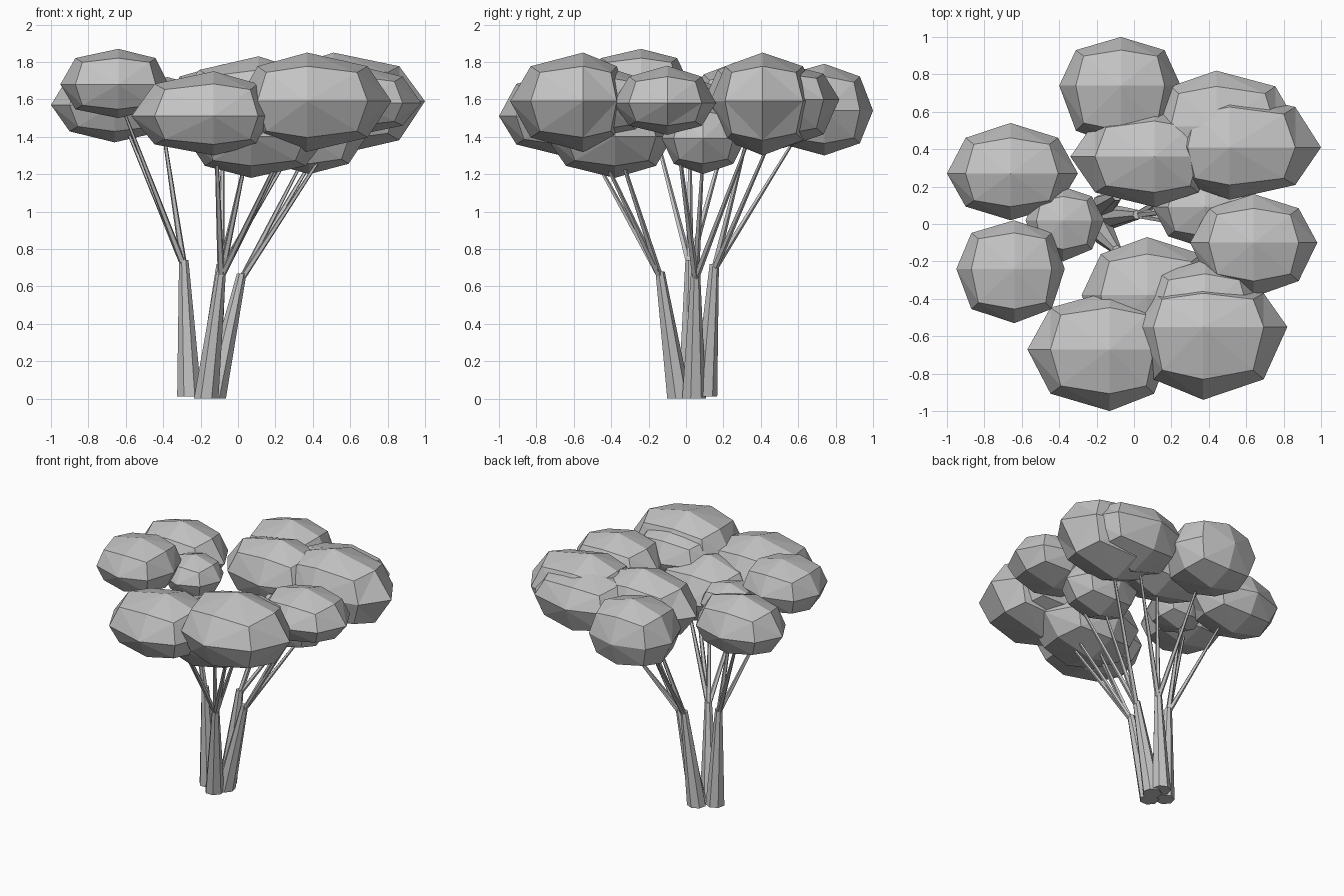
import bpy
import bmesh
from mathutils import Vector

cube = bpy.data.objects.get("Cube")
if cube:
    bpy.data.objects.remove(cube, do_unlink=True)

# One plain grey for the whole tree
grey = bpy.data.materials.new("plain_grey")
grey.use_nodes = True
tone = (0.55, 0.55, 0.55, 1)
grey.diffuse_color = tone
grey.node_tree.nodes["Principled BSDF"].inputs["Base Color"].default_value = tone


def finish(name, bm):
    bmesh.ops.recalc_face_normals(bm, faces=bm.faces)
    mesh = bpy.data.meshes.new(name)
    bm.to_mesh(mesh)
    bm.free()
    mesh.materials.append(grey)
    obj = bpy.data.objects.new(name, mesh)
    bpy.context.collection.objects.link(obj)
    return obj


def foliage(name, xs, ys, zs, power=2.0):
    """Low-poly clump; each axis gives its low end, peak and high end."""
    bm = bmesh.new()
    bmesh.ops.create_cube(bm, size=2)
    bmesh.ops.subdivide_edges(bm, edges=bm.edges[:], cuts=1, use_grid_fill=True)
    for v in bm.verts:
        v.co /= sum(abs(c) ** power for c in v.co) ** (1 / power)
        for axis, (low, mid, high) in enumerate((xs, ys, zs)):
            c = v.co[axis]
            v.co[axis] = mid + c * (high - mid if c > 0 else mid - low)
    bmesh.ops.triangulate(bm, faces=bm.faces[:])
    return finish(name, bm)


def limb(name, start, end, r_start, r_end, sides):
    """Tapered limb whose end rings stay level."""
    a, b = Vector(start), Vector(end)
    bm = bmesh.new()
    bmesh.ops.create_cone(bm, cap_ends=True, segments=sides,
                          radius1=r_start, radius2=r_end, depth=1)
    for v in bm.verts:
        centre = a.lerp(b, v.co.z + 0.5)
        v.co = centre + Vector((v.co.x, v.co.y, 0))
    return finish(name, bm)


# Foliage clumps
clumps = {
    "back": ((-0.40, -0.07, 0.25), (0.41, 0.74, 1.0), (1.30, 1.54, 1.79), 2.2),
    "back_left": ((0.20, 0.51, 1.0), (0.13, 0.41, 0.71), (1.30, 1.59, 1.85), 2.1),
    "back_left_rear": ((0.10, 0.44, 0.88), (0.22, 0.52, 0.82), (1.34, 1.60, 1.79), 2.1),
    "back_middle": ((-0.34, 0.11, 0.44), (0.09, 0.36, 0.63), (1.34, 1.58, 1.83)),
    "right_rear": ((-1.0, -0.66, -0.30), (0.02, 0.27, 0.54), (1.37, 1.57, 1.80)),
    "right_front": ((-0.95, -0.64, -0.37), (-0.53, -0.24, 0.02), (1.50, 1.68, 1.87), 2.3),
    "right_inner": ((-0.58, -0.38, -0.16), (-0.20, 0.02, 0.20), (1.41, 1.57, 1.72)),
    "left": ((0.30, 0.64, 0.98), (-0.39, -0.10, 0.16), (1.41, 1.58, 1.78)),
    "left_inner": ((0.10, 0.38, 0.68), (-0.13, 0.09, 0.32), (1.20, 1.39, 1.60)),
    "front_right": ((-0.57, -0.13, 0.20), (-1.0, -0.67, -0.36), (1.30, 1.51, 1.75), 2.1),
    "front_left": ((0.0, 0.37, 0.82), (-0.94, -0.55, -0.30), (1.32, 1.59, 1.85), 2.1),
    "front_left_rear": ((0.04, 0.38, 0.70), (-0.70, -0.45, -0.19), (1.38, 1.58, 1.78)),
    "front_inner": ((-0.28, 0.07, 0.48), (-0.75, -0.38, -0.07), (1.18, 1.40, 1.66)),
}
for name, extents in clumps.items():
    foliage(name + "_foliage", *extents)

# Trunks: base, fork, then the ends of the branches hidden in the foliage
trunks = {
    "right": ((-0.26, 0.02, 0.01), (-0.29, 0.02, 0.74),
              [(-0.62, 0.24, 1.5), (-0.62, -0.20, 1.56), (-0.41, 0.02, 1.5)]),
    "left": ((-0.13, 0.04, 0.0), (0.02, 0.05, 0.67),
             [(0.58, -0.06, 1.5), (0.36, 0.09, 1.3), (0.50, 0.36, 1.45)]),
    "front": ((-0.17, -0.04, 0.0), (-0.09, -0.14, 0.68),
              [(-0.12, -0.58, 1.45), (0.30, -0.52, 1.45),
               (0.05, -0.36, 1.32), (0.32, -0.40, 1.45)]),
    "back": ((-0.16, 0.10, 0.01), (-0.09, 0.15, 0.72),
             [(-0.08, 0.62, 1.45), (0.08, 0.34, 1.45), (0.36, 0.48, 1.45)]),
}
for name, (base, fork, tips) in trunks.items():
    limb(name + "_trunk", base, fork, 0.067, 0.026, 7)
    for i, tip in enumerate(tips):
        root = Vector(fork) - Vector((0, 0, 0.03))
        limb(f"{name}_branch_{i + 1}", root, tip, 0.02, 0.008, 5)
